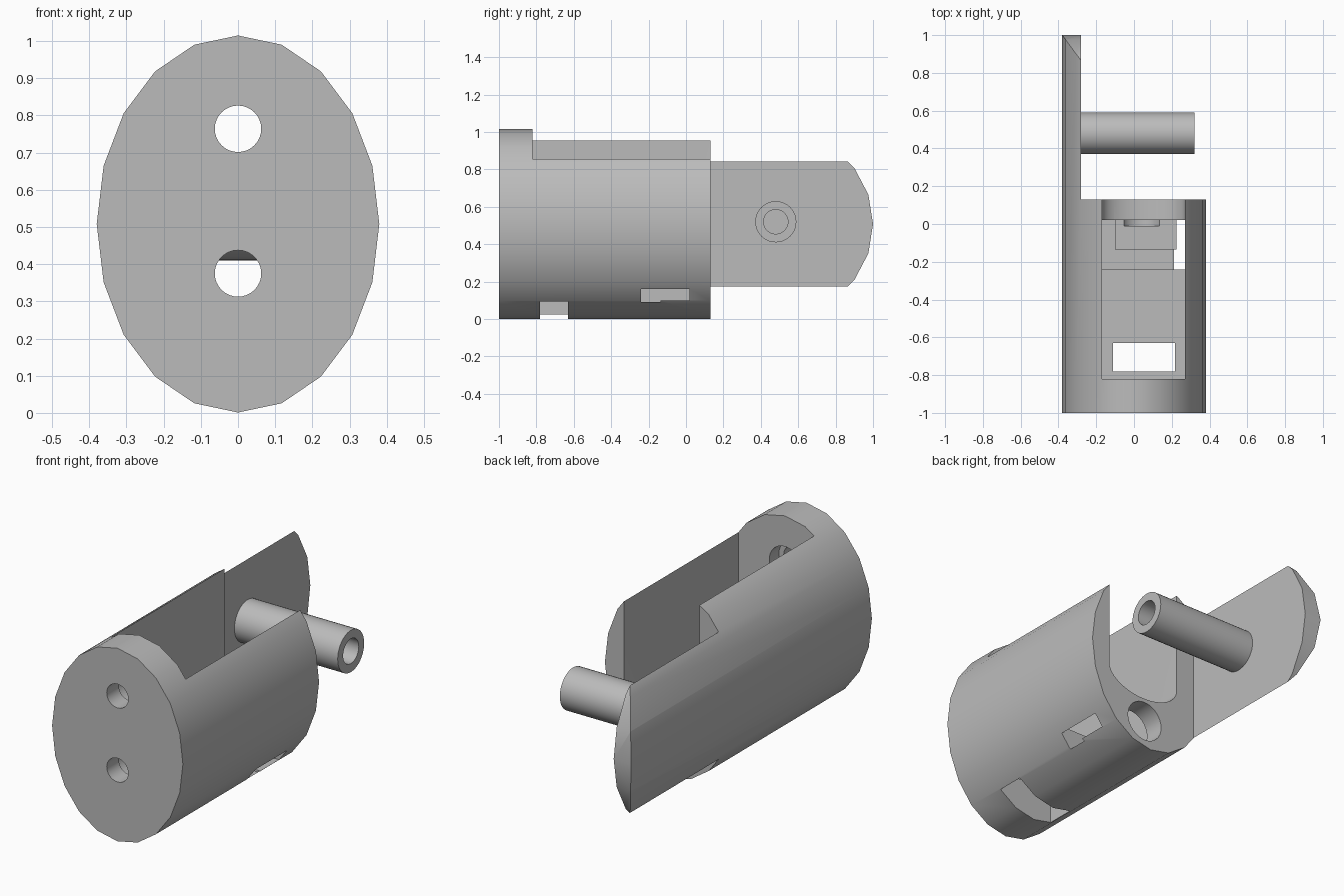
import bpy, bmesh
from math import sin, cos, pi, radians

old = bpy.data.objects.get("Cube")
if old:
    bpy.data.objects.remove(old, do_unlink=True)

grey = bpy.data.materials.new("matte grey")
grey.use_nodes = True
COLOUR = (0.5, 0.5, 0.5, 1)
grey.diffuse_color = COLOUR
grey.node_tree.nodes["Principled BSDF"].inputs["Base Color"].default_value = COLOUR


def ellipse(cu, cz, ru, rz, n, start=0.0, sweep=2 * pi):
    """Points on an ellipse; an open arc includes both ends."""
    steps = n if sweep == 2 * pi else n - 1
    return [(cu + ru * cos(start + sweep * i / steps),
             cz + rz * sin(start + sweep * i / steps)) for i in range(n)]


def prism(name, points, axis, lo, hi):
    """Extrude a profile, (x, z) along y or (y, z) along x."""
    place = (lambda u, z, d: (u, d, z)) if axis == "y" else (lambda u, z, d: (d, u, z))
    bm = bmesh.new()
    rings = [[bm.verts.new(place(u, z, d)) for u, z in points] for d in (lo, hi)]
    for ring in rings:
        bm.faces.new(ring)
    n = len(points)
    for i in range(n):
        j = (i + 1) % n
        bm.faces.new((rings[0][i], rings[0][j], rings[1][j], rings[1][i]))
    bmesh.ops.recalc_face_normals(bm, faces=bm.faces)
    mesh = bpy.data.meshes.new(name)
    bm.to_mesh(mesh)
    bm.free()
    mesh.materials.append(grey)
    obj = bpy.data.objects.new(name, mesh)
    bpy.context.collection.objects.link(obj)
    return obj


def box(name, x, y, z):
    return prism(name, [(x[0], z[0]), (x[1], z[0]), (x[1], z[1]), (x[0], z[1])], "y", *y)


def combine(target, tool, operation="DIFFERENCE"):
    """Apply a boolean and discard the tool."""
    bpy.context.view_layer.objects.active = target
    mod = target.modifiers.new("cut", "BOOLEAN")
    mod.object, mod.operation, mod.solver = tool, operation, "EXACT"
    bpy.ops.object.modifier_apply(modifier=mod.name)
    bpy.data.objects.remove(tool, do_unlink=True)


# Oval housing, with one side running on as a long tongue
MID = 0.508
housing = prism("housing", ellipse(0, MID, 0.38, 0.507, 20), "y", -1, 1)
combine(housing, box("rear_cut", (-0.28, 1), (0.13, 2), (-1, 2)))

# Rounded tip of the tongue
upper = [(1.0, 0), (0.975, 0.157), (0.9, 0.3), (0.855, 0.345), (0.8, 0.7)]
tip = [(y, MID + h) for y, h in upper]
tip += [(-1.2, 1.3), (-1.2, -0.3)]
tip += [(y, MID - h) for y, h in reversed(upper[1:])]
combine(housing, prism("tip_shape", tip, "x", -1, 1), "INTERSECT")

# Open cavity, and the deeper pockets that break through the lower side
LEFT, RIGHT = -0.17, 0.27
combine(housing, box("cavity", (LEFT, RIGHT), (-0.82, 0.02), (0.2, 1.3)))
combine(housing, box("front_pocket", (LEFT, RIGHT), (-0.24, -0.135), (0.09, 0.5)))
combine(housing, box("rear_pocket", (-0.105, RIGHT), (-0.15, 0.02), (0.10, 0.5)))
combine(housing, box("side_pocket", (LEFT, -0.1), (-0.15, 0.02), (0.09, 0.5)))
combine(housing, box("floor_slot", (-0.11, 0.217), (-0.78, -0.63), (-0.5, 0.5)))

# Rear wall: round-bottomed saddle with a bore underneath
saddle = ellipse(0.05, 0.405, 0.22, 0.125, 25, pi, pi) + [(RIGHT, 1.3), (LEFT, 1.3)]
combine(housing, prism("saddle", saddle, "y", -0.05, 0.3))
combine(housing, prism("rear_bore", ellipse(0.04, 0.152, 0.108, 0.108, 32), "y", -0.01, 0.3))

# Two screw holes in the front wall, wider on the inside
for z in (0.764, 0.375):
    combine(housing, prism("screw_hole", ellipse(0, z, 0.0625, 0.0625, 32), "y", -1.2, -0.7))
    combine(housing, prism("counterbore", ellipse(0, z, 0.09, 0.09, 32), "y", -0.9, -0.7))

# Hollow peg standing on the tongue
peg = prism("peg", ellipse(0.48, 0.52, 0.11, 0.11, 40), "x", -0.29, 0.32)
combine(peg, prism("peg_bore", ellipse(0.48, 0.52, 0.065, 0.065, 40), "x", -0.279, 0.5))

for obj in (housing, peg):
    bpy.ops.object.select_all(action="DESELECT")
    obj.select_set(True)
    bpy.context.view_layer.objects.active = obj
    bpy.ops.object.shade_smooth_by_angle(angle=radians(25))
